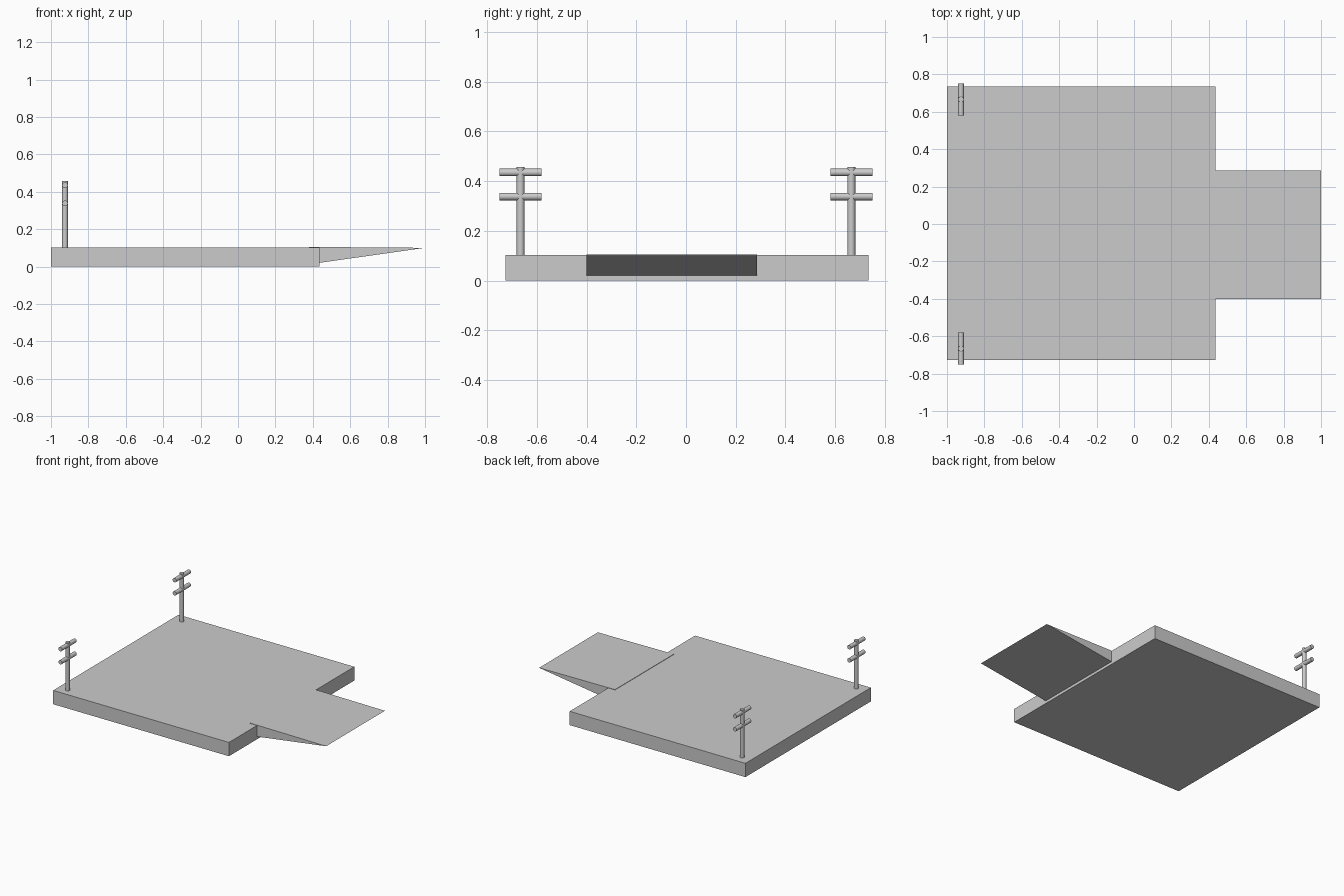
import bpy, bmesh, math

if "Cube" in bpy.data.objects:
    bpy.data.objects.remove(bpy.data.objects["Cube"])

grey = bpy.data.materials.new("concrete grey")
grey.diffuse_color = (0.6, 0.6, 0.6, 1)
grey.use_nodes = True
grey.node_tree.nodes["Principled BSDF"].inputs["Base Color"].default_value = grey.diffuse_color


def prism(name, profile, y0, y1):
    """Extrude an x-z profile along y."""
    bm = bmesh.new()
    face = bm.faces.new([bm.verts.new((x, y0, z)) for x, z in profile])
    side = bmesh.ops.extrude_face_region(bm, geom=[face])["geom"]
    bmesh.ops.translate(bm, vec=(0, y1 - y0, 0),
                        verts=[v for v in side if isinstance(v, bmesh.types.BMVert)])
    bmesh.ops.recalc_face_normals(bm, faces=bm.faces)
    mesh = bpy.data.meshes.new(name)
    bm.to_mesh(mesh)
    bm.free()
    mesh.materials.append(grey)
    bpy.context.collection.objects.link(bpy.data.objects.new(name, mesh))


def rod(name, centre, radius, length, rotation=(0, 0, 0)):
    """Smooth-sided cylinder with flat ends."""
    bpy.ops.mesh.primitive_cylinder_add(vertices=24, radius=radius, depth=length,
                                        location=centre, rotation=rotation)
    ob = bpy.context.object
    ob.name = name
    ob.data.materials.append(grey)
    bpy.ops.object.shade_smooth_by_angle(angle=math.radians(40))


# Main deck slab
prism("deck", [(-1, 0), (0.435, 0), (0.435, 0.102), (-1, 0.102)], -0.727, 0.735)

# Tapered ramp, its root sunk into the deck and just proud of the top
prism("ramp", [(0.38, 0.012), (1.0, 0.1), (0.38, 0.105)], -0.40, 0.285)

# Mooring posts with two crossbars each
for label, y in (("front", -0.666), ("back", 0.666)):
    rod(label + "_post", (-0.925, y, 0.2685), 0.0155, 0.377)
    for level, z in (("lower", 0.338), ("upper", 0.435)):
        rod(f"{label}_{level}_crossbar", (-0.925, y, z), 0.0152, 0.17,
            (math.pi / 2, 0, 0))
